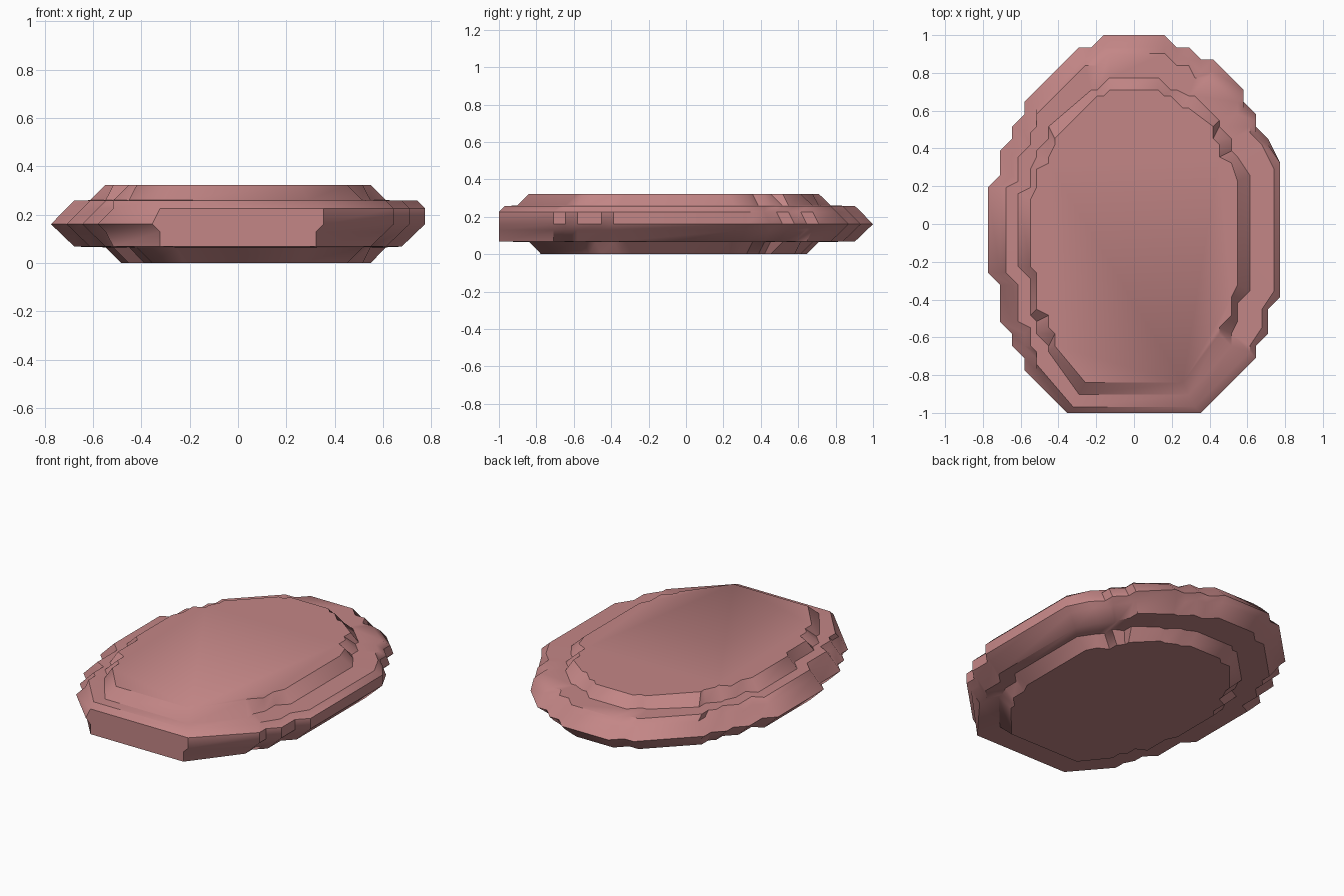
import bpy, bmesh, math

STEP = 2 / 62          # half of one block of the stepped surface

# Widest outline, seen from above, counter-clockwise from the back
OUTLINE = [
    (0.16, 1), (-0.16, 1), (-0.23, 0.94), (-0.29, 0.94), (-0.58, 0.65), (-0.58, 0.58),
    (-0.64, 0.52), (-0.64, 0.45), (-0.71, 0.39), (-0.71, 0.26), (-0.775, 0.2),
    (-0.775, -0.26), (-0.71, -0.32), (-0.71, -0.52), (-0.64, -0.58), (-0.64, -0.65),
    (-0.58, -0.71), (-0.58, -0.77), (-0.35, -1), (0.35, -1), (0.64, -0.71),
    (0.64, -0.65), (0.71, -0.58), (0.71, -0.45), (0.775, -0.38), (0.775, 0.33),
    (0.71, 0.45), (0.64, 0.52), (0.64, 0.58), (0.58, 0.65), (0.58, 0.71),
    (0.42, 0.87), (0.35, 0.87), (0.29, 0.94), (0.23, 0.94)]

# Each level: height, then reach to left, right, front and back
LEVELS = [
    (0.0, 0.48, 0.55, 0.78, 0.65),
    (0.065, 0.55, 0.61, 0.84, 0.71),
    (0.068, 0.68, 0.68, 1.0, 0.90),
    (0.13, 0.74, 0.74, 1.0, 0.97),
    (0.161, 0.775, 0.775, 1.0, 1.0),
    (0.226, 0.71, 0.775, 1.0, 0.94),
    (0.258, 0.68, 0.74, 0.97, 0.90),
    (0.26, 0.61, 0.61, 0.90, 0.77),
    (0.323, 0.55, 0.55, 0.84, 0.71)]


def snap(v):
    return round(v / STEP) * STEP


def ring(bm, z, left, right, front, back):
    verts = []
    for x, y in OUTLINE:
        sx = (left if x < 0 else right) / 0.775
        sy = front if y < 0 else back
        verts.append(bm.verts.new((snap(x * sx), snap(y * sy), z)))
    return verts


# Stepped oval disc, lofted through the levels
bm = bmesh.new()
rings = [ring(bm, *lv) for lv in LEVELS]
n = len(OUTLINE)
for a, b in zip(rings, rings[1:]):
    for i in range(n):
        j = (i + 1) % n
        bm.faces.new((a[i], a[j], b[j], b[i]))
bm.faces.new(list(reversed(rings[0])))
bm.faces.new(rings[-1])
bmesh.ops.remove_doubles(bm, verts=bm.verts, dist=0.0005)
bmesh.ops.recalc_face_normals(bm, faces=bm.faces)
mesh = bpy.data.meshes.new("oval_disc")
bm.to_mesh(mesh)
bm.free()
disc = bpy.data.objects.new("oval_disc", mesh)
bpy.context.collection.objects.link(disc)

# Dusty pink colour
mat = bpy.data.materials.new("dusty_pink")
mat.diffuse_color = (0.55, 0.24, 0.24, 1)
mesh.materials.append(mat)

# Soft steps with crisp flat top and bottom
bpy.context.view_layer.objects.active = disc
disc.select_set(True)
bpy.ops.object.shade_smooth_by_angle(angle=math.radians(40))
